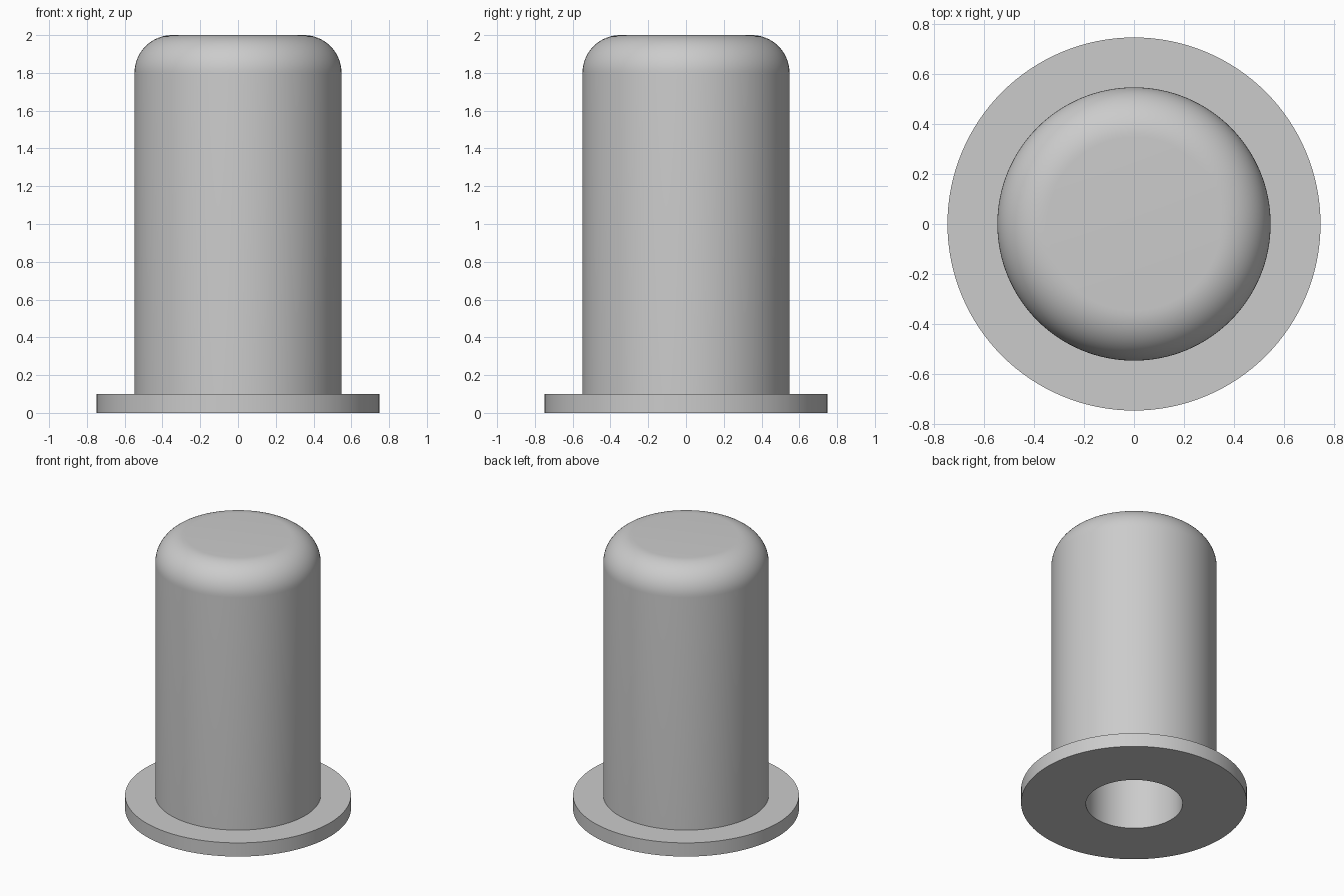
import bpy, bmesh, math
from mathutils import Vector

SEGMENTS = 128
BODY_R, FLANGE_R, HOLE_R = 0.548, 0.748, 0.32
FLANGE_H, HEIGHT, FILLET = 0.1, 2.0, 0.2
HOLE_TOP = 1.6
HOLE_CENTRE = Vector((-0.012, -0.012, 0))

cube = bpy.data.objects.get("Cube")
if cube:
    bpy.data.objects.remove(cube, do_unlink=True)

grey = bpy.data.materials.new("grey metal")
grey.use_nodes = True
grey.diffuse_color = (0.6, 0.6, 0.6, 1)
grey.node_tree.nodes["Principled BSDF"].inputs["Base Color"].default_value = grey.diffuse_color


def ring(bm, radius, z, centre):
    """Closed loop of edges at one height."""
    verts = []
    for i in range(SEGMENTS):
        a = math.tau * i / SEGMENTS
        verts.append(bm.verts.new(centre + Vector((radius * math.cos(a), radius * math.sin(a), z))))
    return verts


def skin(bm, rings):
    """Quads between successive rings."""
    for low, high in zip(rings, rings[1:]):
        for i in range(SEGMENTS):
            j = (i + 1) % SEGMENTS
            bm.faces.new((low[i], low[j], high[j], high[i]))


# Flange, body wall and rounded shoulder
profile = [(FLANGE_R, 0), (FLANGE_R, FLANGE_H), (BODY_R, FLANGE_H)]
steps = 16
for k in range(steps + 1):
    a = math.pi / 2 * k / steps
    profile.append((BODY_R - FILLET + FILLET * math.cos(a),
                    HEIGHT - FILLET + FILLET * math.sin(a)))

bm = bmesh.new()

# Blind bore, its mouth and the outer skin form one closed solid
bore = [ring(bm, HOLE_R, z, HOLE_CENTRE) for z in (HOLE_TOP, 0)]
outer = [ring(bm, r, z, Vector()) for r, z in profile]
skin(bm, bore + outer)
bm.faces.new(outer[-1])
bm.faces.new(reversed(bore[0]))
bmesh.ops.recalc_face_normals(bm, faces=bm.faces)

mesh = bpy.data.meshes.new("flanged_sleeve")
bm.to_mesh(mesh)
bm.free()
mesh.materials.append(grey)
sleeve = bpy.data.objects.new("flanged_sleeve", mesh)
bpy.context.collection.objects.link(sleeve)

# Smooth curved walls, crisp rims
bpy.ops.object.select_all(action="DESELECT")
sleeve.select_set(True)
bpy.context.view_layer.objects.active = sleeve
bpy.ops.object.shade_smooth_by_angle(angle=math.radians(30))
